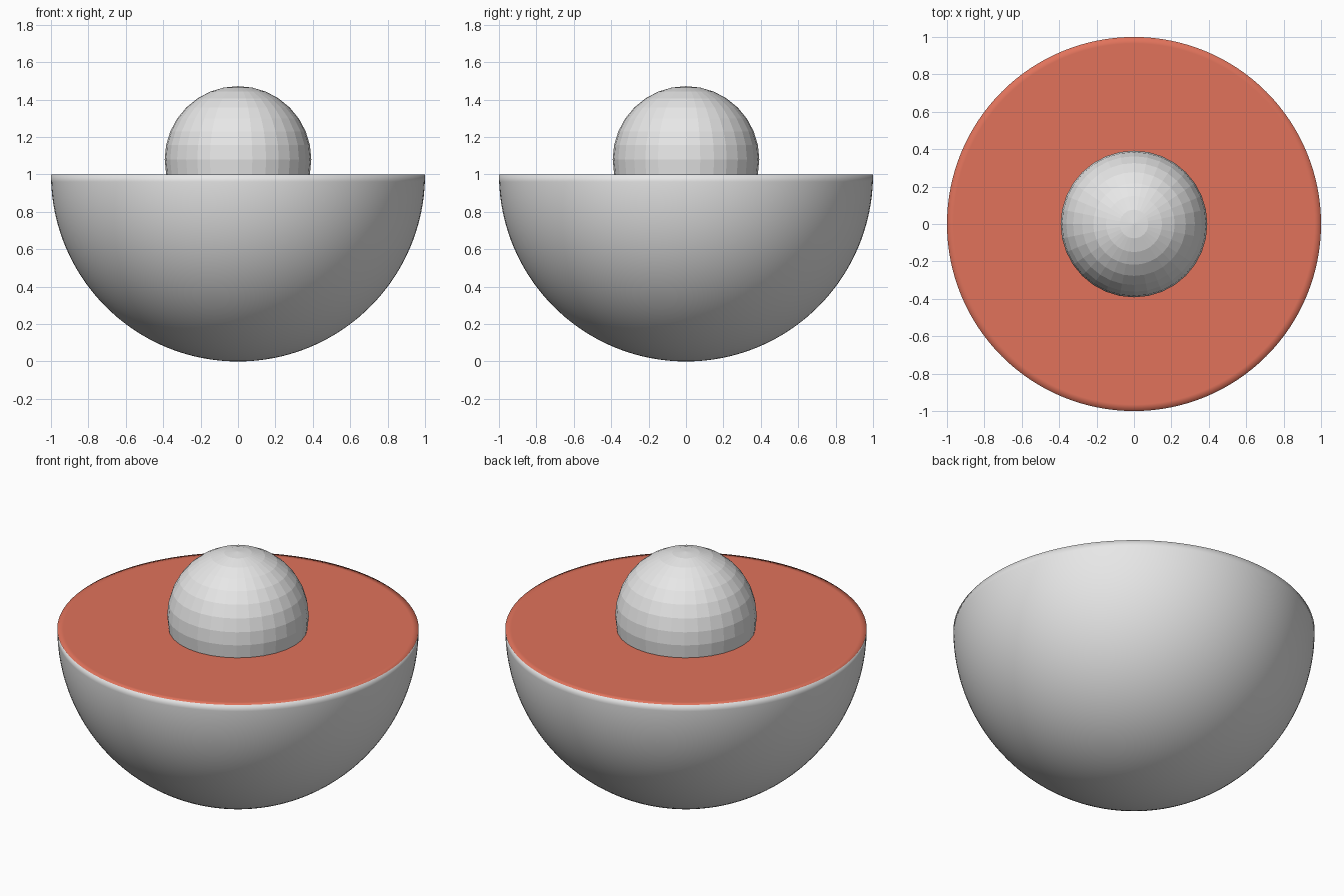
import bpy, bmesh, math

if "Cube" in bpy.data.objects:
    bpy.data.objects.remove(bpy.data.objects["Cube"])


def material(name, rgb):
    m = bpy.data.materials.new(name)
    m.diffuse_color = (*rgb, 1.0)
    m.use_nodes = True
    m.node_tree.nodes["Principled BSDF"].inputs["Base Color"].default_value = m.diffuse_color
    return m


grey = material("light_grey", (0.8, 0.8, 0.8))
red = material("flesh_red", (0.75, 0.17, 0.105))


def make_object(name, bm, mats, smooth):
    mesh = bpy.data.meshes.new(name)
    for f in bm.faces:
        f.smooth = smooth
    bm.to_mesh(mesh)
    bm.free()
    for m in mats:
        mesh.materials.append(m)
    obj = bpy.data.objects.new(name, mesh)
    bpy.context.collection.objects.link(obj)
    return obj


# Half fruit: smooth hemisphere with a flat cut face, normals shared over the rim
SEG, RINGS = 128, 40
bm = bmesh.new()
profile = [(math.sin(a), 1 - math.cos(a))
           for a in (math.pi / 2 * i / RINGS for i in range(1, RINGS + 1))]
profile += [(0.965, 1.0), (0.7, 1.0), (0.3, 1.0)]
rings = [[bm.verts.new((r * math.cos(2 * math.pi * k / SEG),
                        r * math.sin(2 * math.pi * k / SEG), z))
          for k in range(SEG)] for r, z in profile]
bottom = bm.verts.new((0, 0, 0))
centre = bm.verts.new((0, 0, 1))
for k in range(SEG):
    n = (k + 1) % SEG
    bm.faces.new((bottom, rings[0][n], rings[0][k]))
    bm.faces.new((centre, rings[-1][k], rings[-1][n]))
    for lo, hi in zip(rings, rings[1:]):
        bm.faces.new((lo[k], lo[n], hi[n], hi[k]))
for f in bm.faces:  # the cut face is red, the skin is grey
    f.material_index = 1 if f.calc_center_median().z > 0.9999 else 0
make_object("fruit_half", bm, [grey, red], True)

# Pit: faceted ball sunk into the cut face
bm = bmesh.new()
bmesh.ops.create_uvsphere(bm, u_segments=32, v_segments=16, radius=0.392)
pit = make_object("pit", bm, [grey], False)
pit.location = (0, 0, 1.08)
